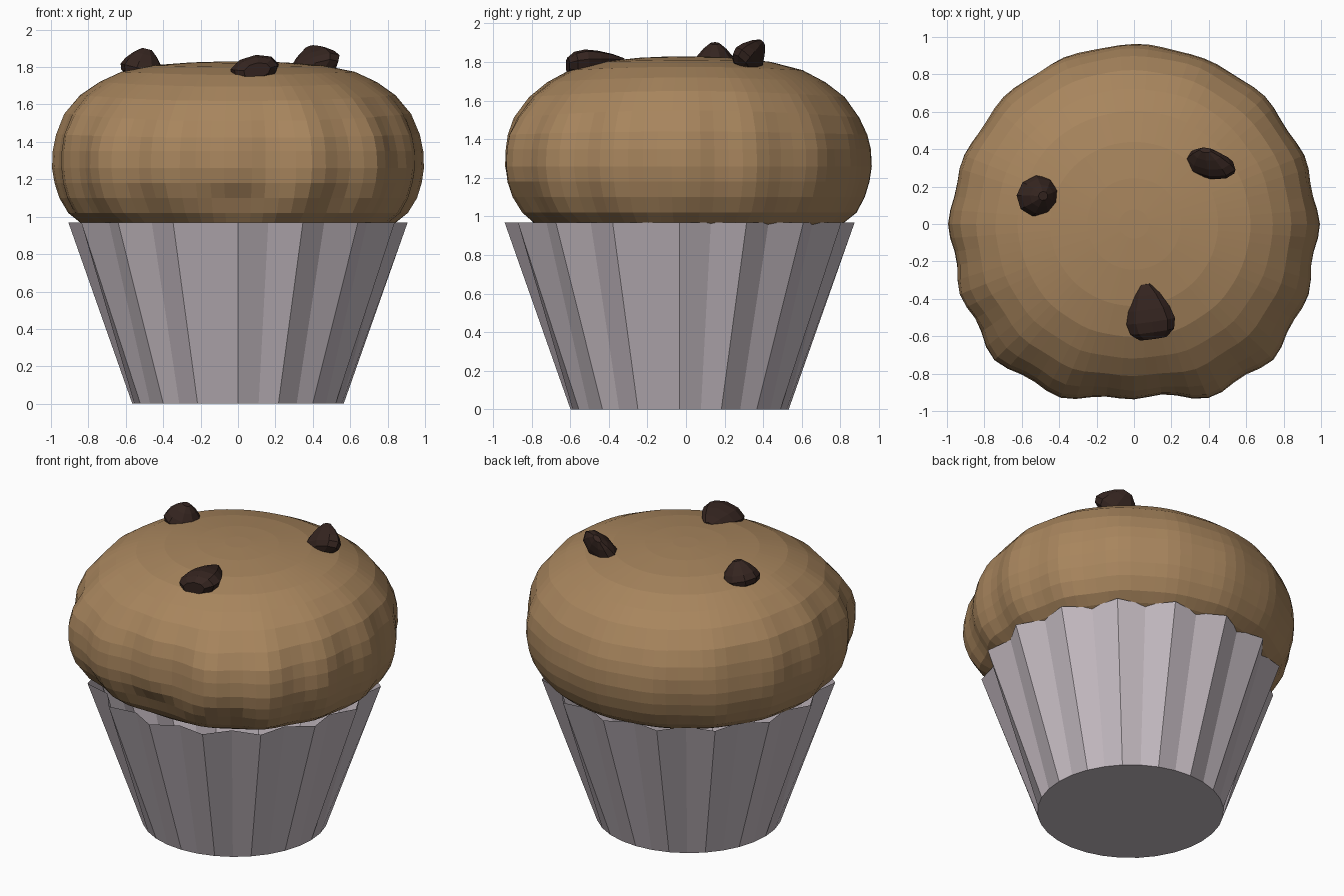
import bpy, bmesh
from math import sin, cos, pi, exp, radians, degrees
from mathutils import Vector, Matrix, noise

if "Cube" in bpy.data.objects:
    bpy.data.objects.remove(bpy.data.objects["Cube"])


def material(name, rgb):
    m = bpy.data.materials.new(name)
    m.diffuse_color = (*rgb, 1)
    m.use_nodes = True
    m.node_tree.nodes["Principled BSDF"].inputs["Base Color"].default_value = m.diffuse_color
    return m


def build_rings(name, rings, mat, cap_bottom=True, cap_top=True):
    """Skin a stack of equal-length rings, with optional end caps."""
    bm = bmesh.new()
    rows = [[bm.verts.new(p) for p in ring] for ring in rings]
    n = len(rows[0])
    for a, b in zip(rows, rows[1:]):
        for i in range(n):
            j = (i + 1) % n
            bm.faces.new((a[i], a[j], b[j], b[i]))
    if cap_bottom:
        bm.faces.new(rows[0][::-1])
    if cap_top:
        bm.faces.new(rows[-1])
    me = bpy.data.meshes.new(name)
    bm.to_mesh(me)
    bm.free()
    ob = bpy.data.objects.new(name, me)
    bpy.context.collection.objects.link(ob)
    me.materials.append(mat)
    return ob


paper = material("paper", (0.55, 0.49, 0.53))
cake = material("cake", (0.39, 0.235, 0.11))
chocolate = material("chocolate", (0.035, 0.018, 0.014))

# Pleated paper cup: round base, alternating radii at the open rim
CUP_Y = -0.033
angles = [-pi / 2 + 2 * pi * i / 32 for i in range(32)]
base = [(0.565 * cos(a), CUP_Y + 0.565 * sin(a), 0) for a in angles]
rim = []
for i, a in enumerate(angles):
    r = 0.83 if i % 2 else 0.907
    rim.append((r * cos(a), CUP_Y + r * sin(a), 0.97))
build_rings("paper_cup", [base, rim], paper, cap_top=False)

# Muffin top: domed profile with scalloped sides
profile = [(0.45, 0.90), (0.74, 0.92), (0.84, 0.97), (0.90, 1.02),
           (0.945, 1.10), (0.97, 1.18), (0.98, 1.26), (0.975, 1.35),
           (0.96, 1.44), (0.92, 1.55), (0.84, 1.65), (0.74, 1.72),
           (0.62, 1.775), (0.45, 1.81), (0.25, 1.825), (0.08, 1.83)]


def bump(deg, centre, width):
    return exp(-((deg - centre) / width) ** 2)


def muffin_point(r, z, a):
    d = degrees(a)
    side = max(0, min(1, (1.82 - z) / 0.4)) * max(0.2, min(1, (z - 0.9) / 0.15))
    k = 0.02 * (0.65 - 0.35 * sin(a)) * cos(16 * a)
    k += 0.06 * (bump(d, -50, 25) + bump(d, -130, 25)) - 0.045 * bump(d, -90, 12)
    # rippled tuck under the front lip
    low = max(0, min(1, (1.2 - z) / 0.12)) * bump(d, -90, 45)
    k -= low * (0.03 + 0.025 * cos(12 * (a + pi / 2)))
    r *= 1 + side * k
    p = Vector((r * cos(a), 0.975 * r * sin(a), z))
    n = noise.noise(p * 4)
    if 0.97 < z < 1.8:
        p.x *= 1 + 0.01 * n
        p.y *= 1 + 0.01 * n
    # the dome slopes away a little sooner at front and back
    if z > 1.4:
        p.z -= 0.045 * sin(a) ** 2 * min(1, r * r) * min(1, (z - 1.4) / 0.1)
    return p


SEG = 80
build_rings("muffin_top", [[muffin_point(r, z, -pi + 2 * pi * i / SEG)
                            for i in range(SEG)] for r, z in profile], cake)

# Chocolate chips: blunt drops, aimed along a tip direction
drop = [(0.55, -0.6), (0.9, -0.4), (1.0, -0.1), (0.85, 0.25),
        (0.55, 0.65), (0.22, 0.95)]


def chip(name, loc, tip, wide, size):
    z = Vector(tip).normalized()
    y = z.cross(Vector(wide)).normalized()
    x = y.cross(z)
    rot = Matrix((x, y, z)).transposed()
    rings = []
    for r, h in drop:
        ring = []
        for i in range(9):
            a = 2 * pi * i / 9
            v = Vector((r * cos(a) * size[0], r * sin(a) * size[1], h * size[2]))
            ring.append(rot @ v + Vector(loc))
        rings.append(ring)
    build_rings(name, rings, chocolate)


chip("chip_front", (0.085, -0.50, 1.79), (-0.15, 1, 0.08), (1, 0.1, 0.2),
     (0.135, 0.075, 0.19))
chip("chip_right", (0.405, 0.325, 1.815), (-0.2, 0.6, 0.75), (0.87, -0.4, 0.05),
     (0.15, 0.075, 0.12))
chip("chip_left", (-0.51, 0.15, 1.80), (0.25, 0, 1), (1, 0.3, 0),
     (0.12, 0.11, 0.105))
